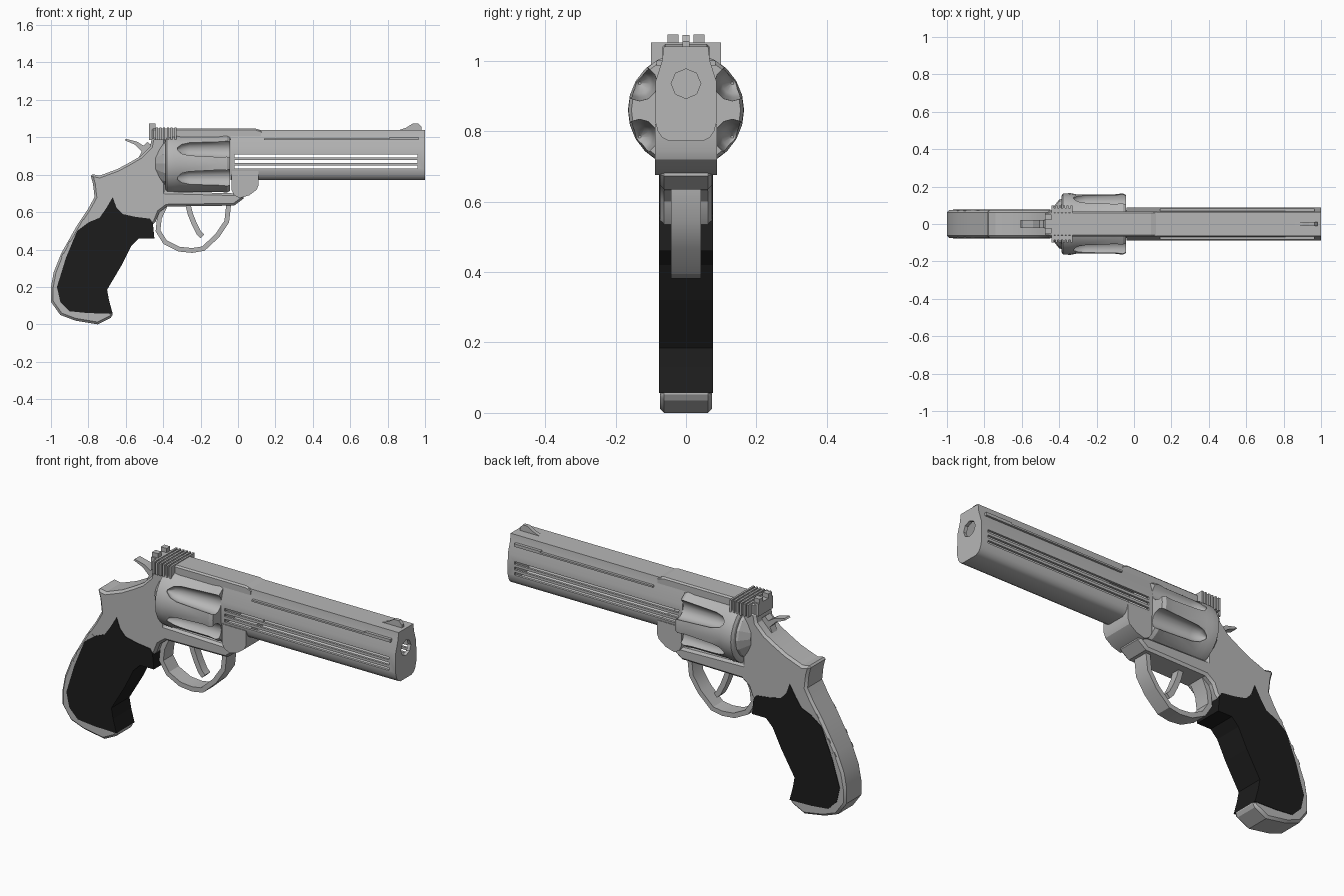
import bpy, bmesh, math
from mathutils import Vector

cube = bpy.data.objects.get("Cube")
if cube:
    bpy.data.objects.remove(cube, do_unlink=True)


def material(name, value):
    m = bpy.data.materials.new(name)
    m.use_nodes = True
    color = (value, value, value, 1)
    m.diffuse_color = color
    m.node_tree.nodes["Principled BSDF"].inputs["Base Color"].default_value = color
    return m


STEEL = material("grey steel", 0.47)
BLACK = material("black rubber", 0.012)


def make_object(name, bm, mat):
    bmesh.ops.recalc_face_normals(bm, faces=bm.faces)
    mesh = bpy.data.meshes.new(name)
    bm.to_mesh(mesh)
    bm.free()
    mesh.materials.append(mat)
    ob = bpy.data.objects.new(name, mesh)
    bpy.context.collection.objects.link(ob)
    return ob


def prism(name, start, step, mat=STEEL):
    """Extrude a closed outline of 3D points along a vector."""
    bm = bmesh.new()
    face = bm.faces.new([bm.verts.new(p) for p in start])
    new = bmesh.ops.extrude_face_region(bm, geom=[face])["geom"]
    verts = [v for v in new if isinstance(v, bmesh.types.BMVert)]
    bmesh.ops.translate(bm, verts=verts, vec=step)
    return make_object(name, bm, mat)


def side_plate(name, pts, half, mat=STEEL, y=0):
    """Side outline (x, z) given a thickness across y."""
    return prism(name, [(x, y - half, z) for x, z in pts], (0, 2 * half, 0), mat)


def box(name, x0, x1, y0, y1, z0, z1):
    return side_plate(name, [(x0, z0), (x1, z0), (x1, z1), (x0, z1)],
                      (y1 - y0) / 2, STEEL, (y0 + y1) / 2)


def section(name, half_pts, x0, x1):
    """Mirrored cross-section (y, z) extruded along x."""
    pts = half_pts + [(-y, z) for y, z in reversed(half_pts)]
    return prism(name, [(x0, y, z) for y, z in pts], (x1 - x0, 0, 0))


def ribbon(name, path, thick, half):
    """Curved strip that follows a side path (x, z)."""
    pts = [Vector(p) for p in path]
    left, right = [], []
    for i, p in enumerate(pts):
        d = (pts[min(i + 1, len(pts) - 1)] - pts[max(i - 1, 0)]).normalized()
        n = Vector((-d.y, d.x)) * thick / 2
        left.append(p + n)
        right.append(p - n)
    return side_plate(name, left + right[::-1], half)


def lathe(name, profile, sides, y, z):
    """Turn (x, radius) points about a line along x."""
    bm = bmesh.new()
    rings = []
    for x, r in profile:
        angles = [2 * math.pi * i / sides for i in range(sides)]
        rings.append([bm.verts.new((x, y + r * math.cos(a), z + r * math.sin(a)))
                      for a in angles])
    for a, b in zip(rings, rings[1:]):
        for i in range(sides):
            j = (i + 1) % sides
            bm.faces.new((a[i], a[j], b[j], b[i]))
    bm.faces.new(rings[0])
    bm.faces.new(rings[-1])
    return make_object(name, bm, STEEL)


def bake(ob):
    """Apply the modifiers of an object."""
    graph = bpy.context.evaluated_depsgraph_get()
    mesh = bpy.data.meshes.new_from_object(ob.evaluated_get(graph))
    ob.modifiers.clear()
    ob.data = mesh


def cut(ob, cutters):
    for c in cutters:
        c.hide_render = True
        mod = ob.modifiers.new("cut", "BOOLEAN")
        mod.operation = "DIFFERENCE"
        mod.solver = "EXACT"
        mod.object = c
        bpy.context.view_layer.update()
        bake(ob)
        bpy.data.objects.remove(c, do_unlink=True)


def bevel(ob, width):
    mod = ob.modifiers.new("bevel", "BEVEL")
    mod.width = width
    mod.limit_method = "ANGLE"
    mod.angle_limit = math.radians(60)
    bpy.context.view_layer.update()
    bake(ob)


def smooth(ob):
    bpy.ops.object.select_all(action="DESELECT")
    ob.select_set(True)
    bpy.context.view_layer.objects.active = ob
    bpy.ops.object.shade_smooth_by_angle(angle=math.radians(30))


# Frame with backstrap and butt
frame = side_plate("frame", [
    (-.79, .805), (-.74, .795), (-.645, .83), (-.58, .865), (-.52, .9), (-.47, .95),
    (-.46, 1.0), (-.385, 1.0), (-.385, .71), (0, .7), (.04, .68), (-.02, .635),
    (-.38, .63), (-.42, .6), (-.44, .55), (-.48, .51), (-.6, .5), (-.7, .4), (-.8, .2),
    (-.72, .1), (-.67, .057), (-.67, .04), (-.75, 0), (-.87, .02), (-.95, .05),
    (-1, .12), (-1, .2), (-.985, .28), (-.945, .38), (-.86, .53), (-.8, .62),
    (-.767, .68), (-.775, .75)], .074)
bevel(frame, .012)

# Raised bands over the backstrap
for x, z, turn in ((-.835, .55, .95), (-.905, .435, 1.05), (-.94, .37, 1.1)):
    d = Vector((math.cos(turn), math.sin(turn))) * .012
    n = Vector((math.sin(turn), -math.cos(turn))) * .03
    c = Vector((x, z))
    side_plate("backstrap_band", [c - d, c + d, c + d + n, c - d + n], .0755)

# Grip
side_plate("grip", [
    (-.67, .68), (-.65, .625), (-.617, .59), (-.55, .575), (-.47, .565), (-.455, .54),
    (-.447, .46), (-.53, .46), (-.57, .42), (-.62, .32), (-.7, .185), (-.69, .13),
    (-.67, .057), (-.8, .06), (-.9, .07), (-.95, .12), (-.968, .2), (-.92, .355),
    (-.86, .5), (-.8, .545), (-.74, .57), (-.705, .62)], .077, BLACK)

# Top strap
bevel(side_plate("top_strap", [(-.46, .985), (-.46, 1.048), (.09, 1.048), (.13, 1.036),
                               (.13, .985)], .067), .008)

# Barrel: hollow shell with a bore and three long slots
shape = [(.063, 1.04), (.068, 1.0), (.087, .94), (.088, .83), (.08, .8),
         (.068, .782), (.048, .772)]
barrel = section("barrel", shape, -.04, 1)
inner = [(y * .86, .905 + (z - .905) * .86) for y, z in shape]
cutters = [section("cavity", inner, -.025, .982),
           lathe("bore", [(.9, .042), (1.1, .042)], 8, 0, .935)]
for z in (.9, .871, .842):
    cutters.append(box("slot", -.018, .96, -.2, .2, z - .0075, z + .0075))
cut(barrel, cutters)

# Side ribs and small end blocks
for s in (-1, 1):
    edges = sorted((s * .06, s * .084))
    box("barrel_rib", .14, .96, *edges, .985, .994)
    box("rib_end", .81, .965, *edges, .985, 1.001)

# Front sight
side_plate("front_sight", [(.85, 1.035), (.9, 1.052), (.935, 1.074), (.965, 1.074),
                           (.982, 1.055), (.982, 1.035)], .01)

# Crane lug under the barrel
smooth(side_plate("crane_lug", [(-.035, .82), (-.035, .72), (-.02, .69), (.01, .675),
                                (.06, .69), (.1, .72), (.11, .745), (.11, .82)], .088))

# Fluted cylinder
drum = lathe("cylinder", [(-.388, .15), (-.38, .163), (-.34, .165), (-.31, .159),
                          (-.1, .159), (-.06, .164), (-.042, .155)], 24, 0, .86)
flutes = []
for i in range(6):
    a = math.radians(30 + 60 * i)
    flutes.append(lathe("flute", [(-.33, .004), (-.3, .03), (-.26, .04), (0, .052)], 12,
                        .152 * math.cos(a), .86 + .152 * math.sin(a)))
cut(drum, flutes)

# Recoil shield
lathe("recoil_shield", [(-.44, .08), (-.4, .13), (-.386, .135)], 16, 0, .86)

# Rear sight: ribbed base, blade and two posts
box("rear_sight_base", -.435, -.33, -.085, .085, .985, 1.046)
for i in range(6):
    x = -.44 + .02 * i
    box("rear_sight_rib", x, x + .011, -.1, .1, .985, 1.052)
box("rear_sight_blade", -.475, -.435, -.06, .06, .985, 1.052)
for y in (-.037, .037):
    box("rear_sight_post", -.475, -.44, y - .015, y + .015, 1.05, 1.075)

# Hammer
side_plate("hammer", [(-.607, .985), (-.6, .992), (-.54, .977), (-.505, .955),
                      (-.485, .975), (-.465, .96), (-.46, .88), (-.54, .87),
                      (-.515, .925), (-.55, .96)], .022)

# Trigger guard and trigger
smooth(ribbon("trigger_guard", [
    (-.39, .635), (-.42, .57), (-.428, .5), (-.39, .44), (-.315, .402), (-.245, .395),
    (-.185, .405), (-.11, .475), (-.06, .55), (-.05, .64)], .026, .042))
smooth(ribbon("trigger", [(-.27, .65), (-.255, .59), (-.235, .54), (-.21, .49),
                          (-.19, .47)], .028, .022))

for ob in (frame, barrel, drum):
    smooth(ob)
